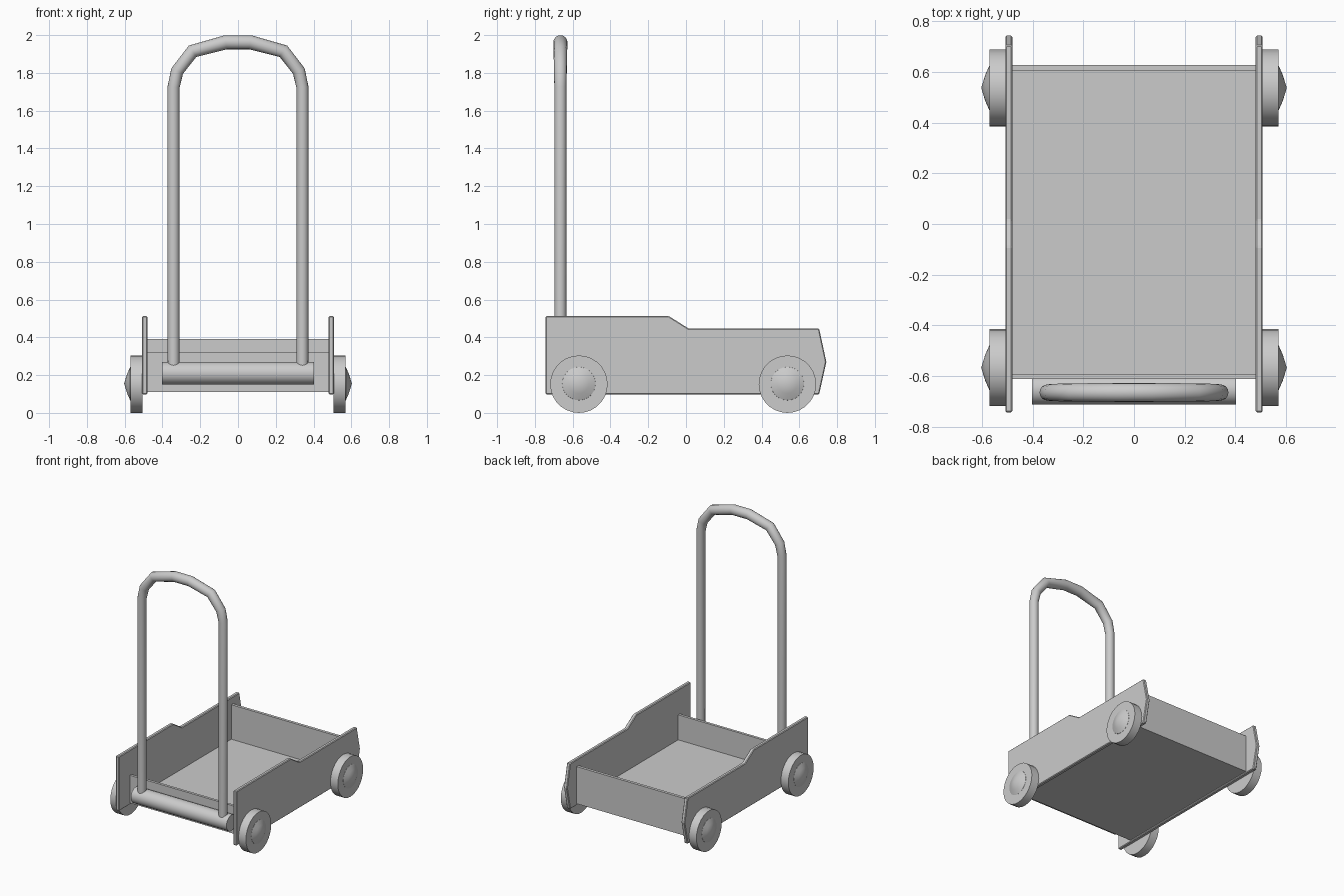
import bpy, bmesh, math
from mathutils import Matrix, Vector

if "Cube" in bpy.data.objects:
    bpy.data.objects.remove(bpy.data.objects["Cube"])


def finish(name, bm, smooth=None):
    bmesh.ops.recalc_face_normals(bm, faces=bm.faces)
    me = bpy.data.meshes.new(name)
    bm.to_mesh(me)
    bm.free()
    ob = bpy.data.objects.new(name, me)
    bpy.context.collection.objects.link(ob)
    if smooth:
        bpy.ops.object.select_all(action='DESELECT')
        ob.select_set(True)
        bpy.context.view_layer.objects.active = ob
        bpy.ops.object.shade_smooth_by_angle(angle=math.radians(smooth))
    return ob


def box(name, lo, hi):
    lo, hi = Vector(lo), Vector(hi)
    bm = bmesh.new()
    bmesh.ops.create_cube(bm, size=1, matrix=Matrix.Translation((lo + hi) / 2)
                          @ Matrix.Diagonal((*(hi - lo), 1)))
    return finish(name, bm)


def lathe_x(name, profile, centre, sides, side=1):
    """Rings of (x, radius) around the x axis; zero radius closes to a point."""
    bm = bmesh.new()
    rings = []
    for x, r in profile:
        n = sides if r else 1
        rings.append([bm.verts.new((centre[0] + side * x,
                                    centre[1] + r * math.sin(2 * math.pi * i / sides),
                                    centre[2] + r * math.cos(2 * math.pi * i / sides)))
                      for i in range(n)])
    for a, b in zip(rings, rings[1:]):
        for i in range(sides):
            j = (i + 1) % sides
            quad = [a[i % len(a)], a[j % len(a)], b[j % len(b)], b[i % len(b)]]
            bm.faces.new(list(dict.fromkeys(quad)))
    return finish(name, bm, 40)


# Tray: floor, low front board, taller back board
box("tray_floor", (-0.485, -0.612, 0.11), (0.485, 0.625, 0.13))
box("front_board", (-0.485, -0.612, 0.11), (0.485, -0.592, 0.32))
box("back_board", (-0.485, 0.605, 0.11), (0.485, 0.627, 0.392))

# Stepped side boards with slightly eased edges
outline = [(-0.743, 0.098), (-0.743, 0.512), (-0.09, 0.512), (0.015, 0.446),
           (0.705, 0.446), (0.743, 0.27), (0.705, 0.098)]
for side, label in ((-1, "left"), (1, "right")):
    bm = bmesh.new()
    face = bm.faces.new([bm.verts.new((side * 0.48, y, z)) for y, z in outline])
    ext = bmesh.ops.extrude_face_region(bm, geom=[face])
    bmesh.ops.translate(bm, vec=(side * 0.028, 0, 0),
                        verts=[v for v in ext["geom"] if isinstance(v, bmesh.types.BMVert)])
    board = finish("side_board_" + label, bm)
    bev = board.modifiers.new("eased_edges", 'BEVEL')
    bev.width, bev.segments = 0.005, 1

    # Wheels with domed hubs
    for y, end in ((-0.567, "front"), (0.537, "back")):
        lathe_x(f"wheel_{end}_{label}",
                [(0.506, 0), (0.506, 0.152), (0.57, 0.152), (0.57, 0)],
                (0, y, 0.152), 28, side)
        lathe_x(f"hub_{end}_{label}",
                [(0.565, 0.09), (0.571, 0.088), (0.587, 0.052), (0.603, 0)],
                (0, y, 0.155), 24, side)

# Crossbar holding the handle
lathe_x("handle_crossbar", [(-0.402, 0), (-0.402, 0.06), (0.402, 0.06), (0.402, 0)],
        (0, -0.653, 0.21), 24)

# Bent tube handle: ring of points at each bend, mitred to the path
half = [(0.341, 0.23), (0.341, 1.725), (0.322, 1.81), (0.24, 1.915), (0.065, 1.962)]
radii = [0.031, 0.032, 0.034, 0.036, 0.0375]
path = [Vector((x, -0.665, z)) for x, z in half + [(-x, z) for x, z in half[::-1]]]
radii += radii[::-1]
bm = bmesh.new()
rings, sides = [], 16
for k, p in enumerate(path):
    before = (p - path[k - 1]).normalized() if k else Vector((0, 0, 1))
    after = (path[k + 1] - p).normalized() if k < len(path) - 1 else before
    tangent = (before + after).normalized()
    across = tangent.cross(Vector((0, 1, 0))).normalized()
    angles = [2 * math.pi * i / sides for i in range(sides)]
    rings.append([bm.verts.new(p + radii[k] * (across * math.cos(a) + Vector((0, math.sin(a), 0))))
                  for a in angles])
for a, b in zip(rings, rings[1:]):
    for i in range(sides):
        j = (i + 1) % sides
        bm.faces.new((a[i], a[j], b[j], b[i]))
bm.faces.new(rings[0])
bm.faces.new(rings[-1])
finish("push_handle", bm, 40)
